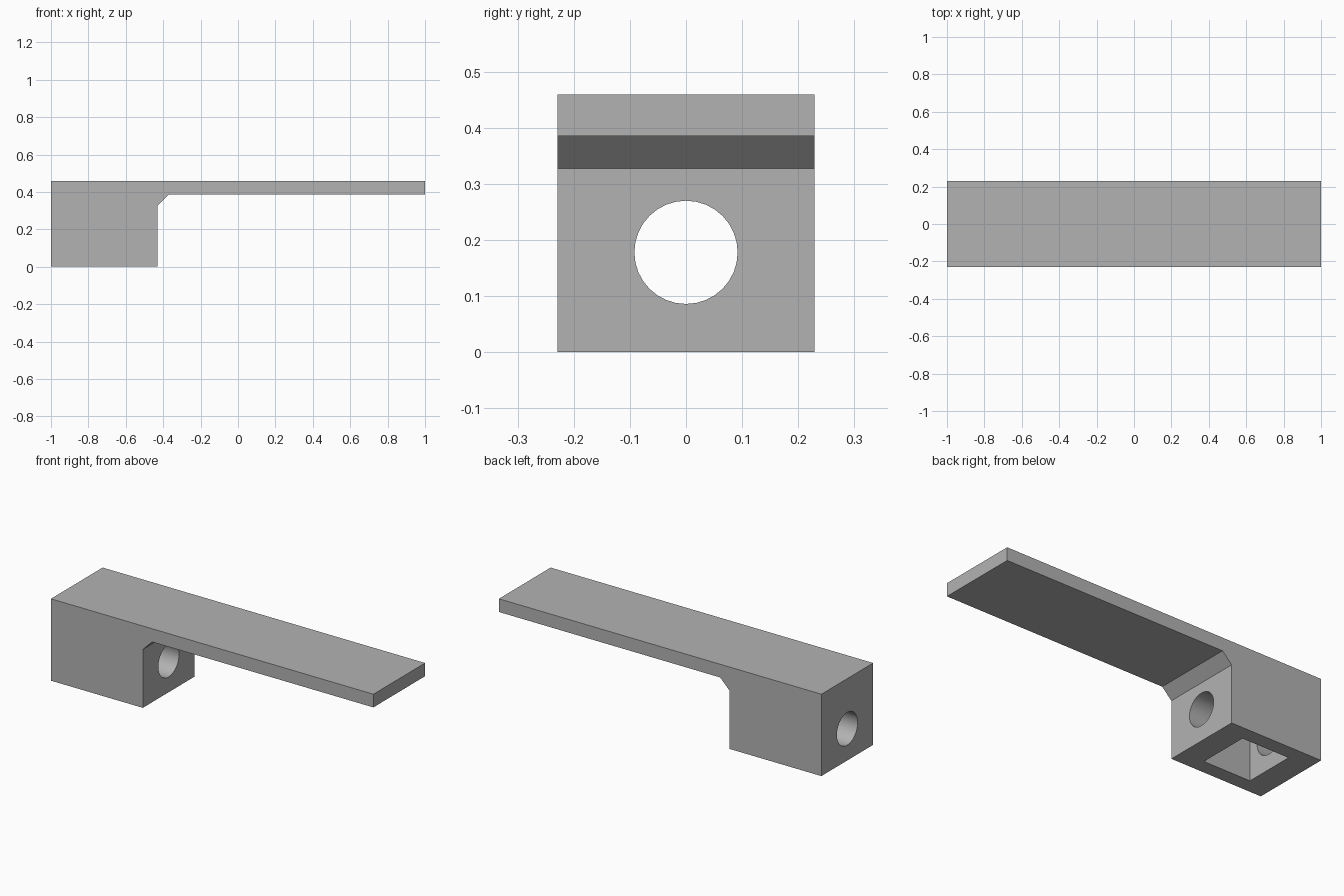
import bpy, bmesh, math

if "Cube" in bpy.data.objects:
    bpy.data.objects.remove(bpy.data.objects["Cube"], do_unlink=True)

HALF_WIDTH = 0.229
HEIGHT = 0.459

# Single grey material
grey = bpy.data.materials.new("plain grey")
grey.use_nodes = True
colour = (0.45, 0.45, 0.45, 1)
grey.diffuse_color = colour
grey.node_tree.nodes["Principled BSDF"].inputs["Base Color"].default_value = colour

# Side profile: block, chamfered inner corner and thin arm
profile = [(-1, 0), (-0.43, 0), (-0.43, 0.327), (-0.372, 0.385),
           (1, 0.385), (1, HEIGHT), (-1, HEIGHT)]
bm = bmesh.new()
side = bm.faces.new([bm.verts.new((x, -HALF_WIDTH, z)) for x, z in profile])
swept = bmesh.ops.extrude_face_region(bm, geom=[side])["geom"]
bmesh.ops.translate(bm, vec=(0, 2 * HALF_WIDTH, 0),
                    verts=[v for v in swept if isinstance(v, bmesh.types.BMVert)])
bmesh.ops.recalc_face_normals(bm, faces=bm.faces)
mesh = bpy.data.meshes.new("block_with_arm")
bm.to_mesh(mesh)
bm.free()
body = bpy.data.objects.new("block_with_arm", mesh)
bpy.context.collection.objects.link(body)
mesh.materials.append(grey)


def cut(cutter, name):
    """Subtract a cutter from the body and discard it."""
    cutter.name = name
    cutter.hide_render = True
    cutter.data.materials.append(grey)
    mod = body.modifiers.new(name, "BOOLEAN")
    mod.operation = "DIFFERENCE"
    mod.solver = "EXACT"
    mod.object = cutter
    bpy.ops.object.select_all(action="DESELECT")
    body.select_set(True)
    bpy.context.view_layer.objects.active = body
    bpy.ops.object.modifier_apply(modifier=mod.name)
    bpy.data.objects.remove(cutter, do_unlink=True)


# Square pocket open at the underside of the block
pocket_top, pocket_bottom = 0.357, -0.1
bpy.ops.mesh.primitive_cube_add(size=1, location=(-0.715, 0, (pocket_top + pocket_bottom) / 2))
pocket = bpy.context.object
pocket.scale = (0.293, 0.293, pocket_top - pocket_bottom)
bpy.context.view_layer.update()
cut(pocket, "pocket_cutter")

# Round hole running lengthwise through the block
bpy.ops.mesh.primitive_cylinder_add(vertices=32, radius=0.092, depth=0.8,
                                    location=(-0.715, 0, 0.178),
                                    rotation=(0, math.pi / 2, 0))
cut(bpy.context.object, "hole_cutter")

# Smooth the bore, keep the corners sharp
bpy.ops.object.shade_smooth_by_angle(angle=math.radians(30))
